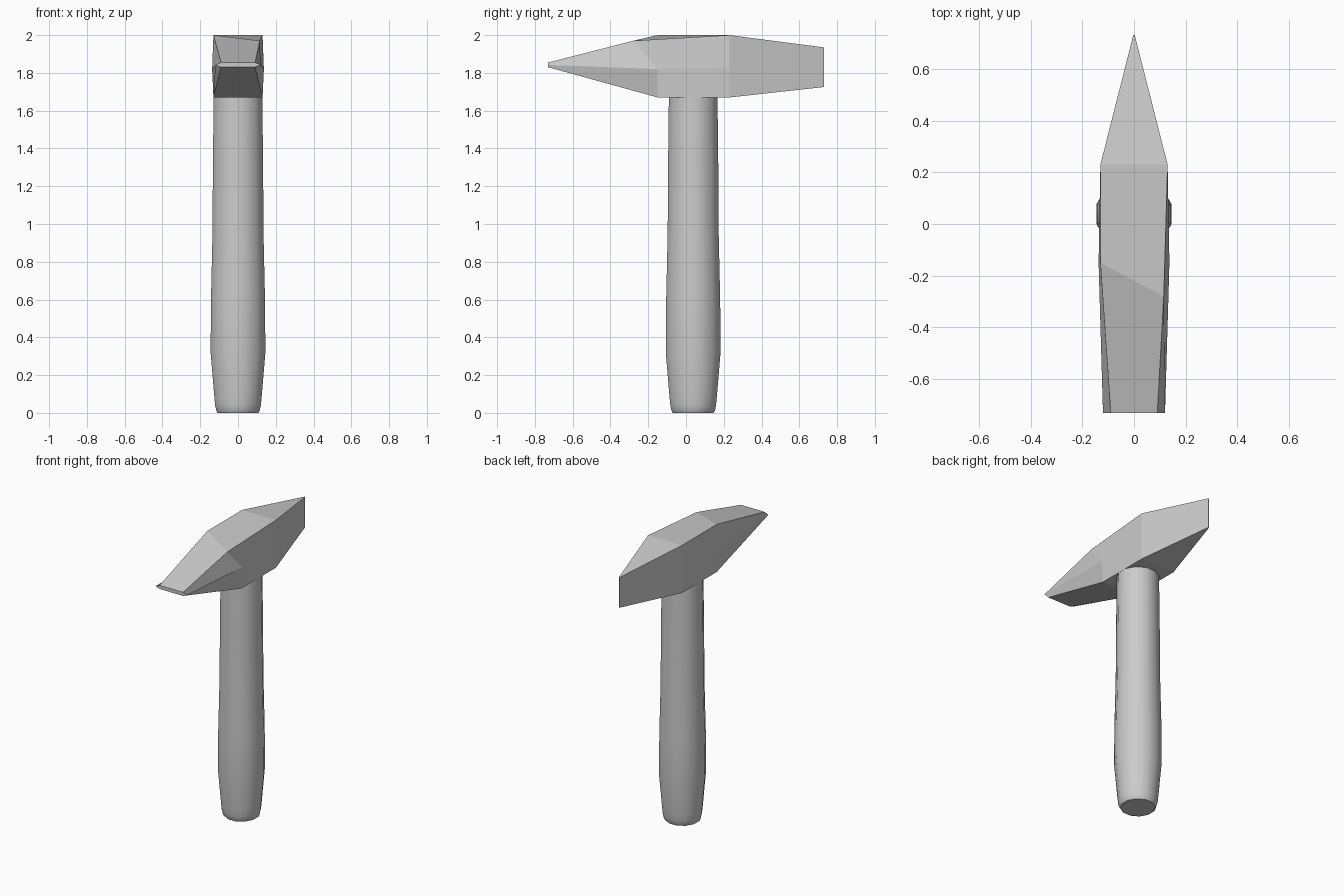
import bpy, bmesh, math

if "Cube" in bpy.data.objects:
    bpy.data.objects.remove(bpy.data.objects["Cube"])


def loft(name, rings):
    """Skin a list of equal-length closed rings and cap both ends."""
    bm = bmesh.new()
    loops = [[bm.verts.new(p) for p in ring] for ring in rings]
    n = len(loops[0])
    for a, b in zip(loops, loops[1:]):
        for i in range(n):
            j = (i + 1) % n
            bm.faces.new((a[i], a[j], b[j], b[i]))
    bm.faces.new(loops[0])
    bm.faces.new(loops[-1])
    bmesh.ops.recalc_face_normals(bm, faces=bm.faces[:])
    mesh = bpy.data.meshes.new(name)
    bm.to_mesh(mesh)
    bm.free()
    obj = bpy.data.objects.new(name, mesh)
    bpy.context.collection.objects.link(obj)
    return obj


# Head: flat cross peen at the front, block in the middle, upright wedge behind
# (y, half widths low/mid/high, heights low/mid/high)
sections = [
    (-0.73, (0.09, 0.12, 0.09), (1.83, 1.842, 1.855)),
    (-0.15, (0.13, 0.137, 0.13), (1.67, 1.82, 2.0)),
    (0.23, (0.13, 0.13, 0.13), (1.67, 1.83, 2.0)),
    (0.73, (0.003, 0.003, 0.003), (1.725, 1.83, 1.935)),
]
rings = []
for y, w, z in sections:
    right = [(w[i], y, z[i]) for i in range(3)]
    left = [(-w[i], y, z[i]) for i in (2, 1, 0)]
    rings.append(right + left)
# the shoulder of the peen is cut slightly askew
rings[1][2] = (0.115, -0.28, 1.97)
head = loft("hammer_head", rings)

# Handle: twelve-sided grip, fullest near the bottom, seated inside the head
profile = [(0.0, 0.108), (0.012, 0.115), (0.04, 0.121), (0.08, 0.125),
           (0.32, 0.145), (0.6, 0.143), (0.95, 0.135), (1.3, 0.133),
           (1.65, 0.129), (1.75, 0.128)]
sides = 12
rings = []
for z, r in profile:
    r /= math.cos(math.pi / sides)
    angles = [2 * math.pi * (i + 0.5) / sides for i in range(sides)]
    rings.append([(r * math.cos(a), 0.038 + r * math.sin(a), z) for a in angles])
handle = loft("handle", rings)
bpy.ops.object.select_all(action='DESELECT')
handle.select_set(True)
bpy.context.view_layer.objects.active = handle
bpy.ops.object.shade_smooth_by_angle(angle=math.radians(40))
